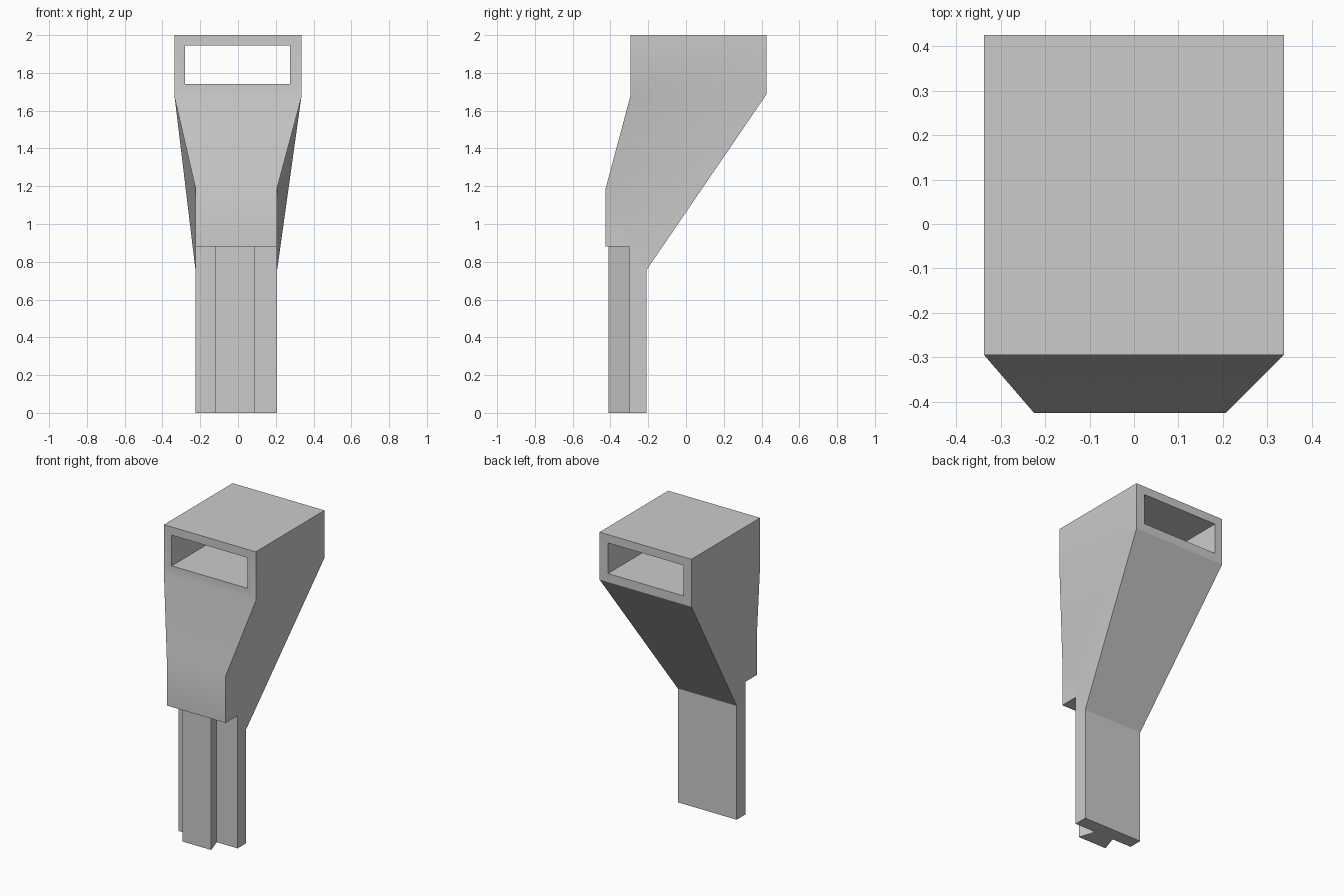
import bpy
import bmesh
import math

cube = bpy.data.objects.get("Cube")
if cube:
    bpy.data.objects.remove(cube, do_unlink=True)

GREY = (0.6, 0.6, 0.6, 1.0)
mat = bpy.data.materials.new("light grey")
mat.use_nodes = True
mat.diffuse_color = GREY
mat.node_tree.nodes["Principled BSDF"].inputs["Base Color"].default_value = GREY


def finish(name, bm):
    """Turn a bmesh into a shaded object in the one material."""
    bmesh.ops.remove_doubles(bm, verts=bm.verts, dist=0.0001)
    bmesh.ops.recalc_face_normals(bm, faces=bm.faces)
    mesh = bpy.data.meshes.new(name)
    bm.to_mesh(mesh)
    bm.free()
    mesh.materials.append(mat)
    obj = bpy.data.objects.new(name, mesh)
    bpy.context.collection.objects.link(obj)
    bpy.ops.object.select_all(action="DESELECT")
    obj.select_set(True)
    bpy.context.view_layer.objects.active = obj
    bpy.ops.object.shade_smooth_by_angle(angle=math.radians(30))
    return obj


# Side profile of the flared body: label -> (y, z)
profile = {
    "collar_low": (-0.425, 0.88), "collar_top": (-0.425, 1.19),
    "head_front_low": (-0.295, 1.675), "head_front_top": (-0.295, 2.0),
    "head_back_top": (0.425, 2.0), "head_back_low": (0.425, 1.685),
    "shaft_back": (-0.21, 0.755), "foot_back": (-0.21, 0.0),
    "foot_front": (-0.30, 0.0), "collar_inner": (-0.30, 0.88),
}
LOW_X = (-0.225, 0.207)      # shaft and collar
HEAD_X = (-0.337, 0.337)     # widened head
WINDOW_X = (-0.28, 0.275)
WINDOW_Z = (1.742, 1.945)

bm = bmesh.new()
sides = []
for i in (0, 1):
    sides.append({
        key: bm.verts.new(((HEAD_X if key.startswith("head") else LOW_X)[i], y, z))
        for key, (y, z) in profile.items()
    })

# Side walls: flat shaft, twisted flare in two triangles, flat head
walls = (
    ("collar_low", "collar_top", "shaft_back", "foot_back", "foot_front", "collar_inner"),
    ("collar_top", "head_back_low", "shaft_back"),
    ("collar_top", "head_front_low", "head_back_low"),
    ("head_front_low", "head_front_top", "head_back_top", "head_back_low"),
)
for side in sides:
    for wall in walls:
        bm.faces.new([side[key] for key in wall])

# Strips across the width, leaving the head front and back open for the window
keys = list(profile)
open_strips = ("head_front_low", "head_back_top")
for a, b in zip(keys, keys[1:] + keys[:1]):
    if a not in open_strips:
        bm.faces.new([sides[0][a], sides[0][b], sides[1][b], sides[1][a]])

# Window frames and the tunnel between them
rings = []
for end in ("front", "back"):
    low, top = "head_" + end + "_low", "head_" + end + "_top"
    outer = [sides[0][low], sides[1][low], sides[1][top], sides[0][top]]
    y = profile[low][0]
    inner = [bm.verts.new((WINDOW_X[i], y, WINDOW_Z[k]))
             for i, k in ((0, 0), (1, 0), (1, 1), (0, 1))]
    for i in range(4):
        j = (i + 1) % 4
        bm.faces.new([outer[i], outer[j], inner[j], inner[i]])
    rings.append(inner)
for i in range(4):
    j = (i + 1) % 4
    bm.faces.new([rings[0][i], rings[0][j], rings[1][j], rings[1][i]])
finish("flared_body", bm)

# Dovetail rail on the front of the shaft, wider at its outer face
bm = bmesh.new()
section = [(-0.12, -0.41), (0.09, -0.41), (0.054, -0.30), (-0.084, -0.30)]
base = bm.faces.new([bm.verts.new((x, y, 0)) for x, y in section])
extruded = bmesh.ops.extrude_face_region(bm, geom=[base])["geom"]
bmesh.ops.translate(bm, vec=(0, 0, 0.88),
                    verts=[g for g in extruded if isinstance(g, bmesh.types.BMVert)])
if not base.is_valid or len(bm.faces) < 6:
    bmesh.ops.holes_fill(bm, edges=bm.edges, sides=4)
finish("dovetail_rail", bm)
